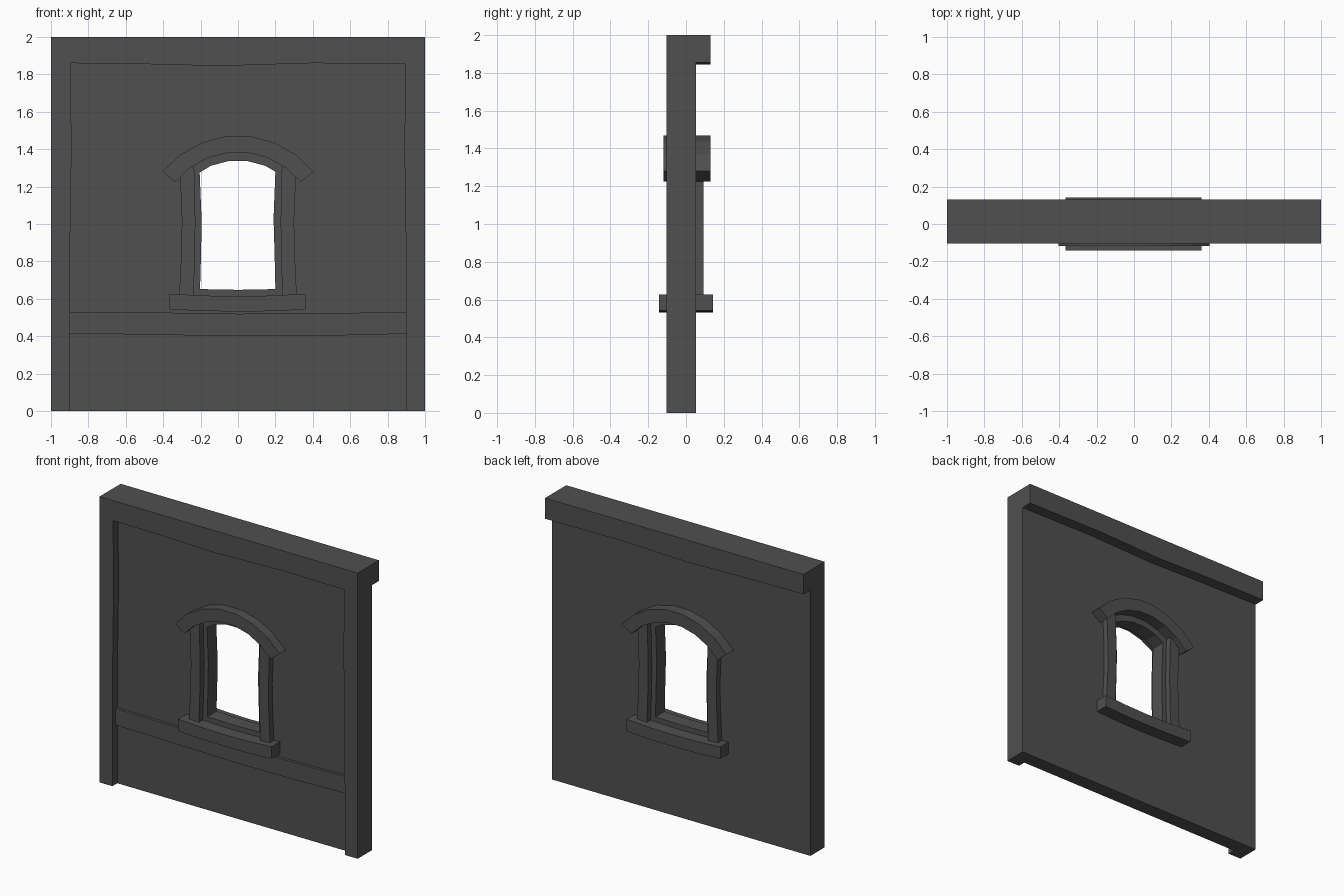
import bpy, math

if "Cube" in bpy.data.objects:
    bpy.data.objects.remove(bpy.data.objects["Cube"])

# dark grey finish shared by all parts
dark = bpy.data.materials.new("dark_grey")
dark.diffuse_color = (0.08, 0.08, 0.08, 1)
dark.use_nodes = True
dark.node_tree.nodes["Principled BSDF"].inputs["Base Color"].default_value = dark.diffuse_color


def extrude_profile(name, loops, y0, y1):
    """Extrude closed (x, z) loops from y0 to y1; extra loops become holes."""
    cu = bpy.data.curves.new(name, 'CURVE')
    cu.dimensions = '2D'
    cu.fill_mode = 'BOTH'
    cu.extrude = (y1 - y0) / 2
    for pts in loops:
        sp = cu.splines.new('POLY')
        sp.points.add(len(pts) - 1)
        for p, (x, z) in zip(sp.points, pts):
            p.co = (x, z, 0, 1)
        sp.use_cyclic_u = True
    ob = bpy.data.objects.new(name, cu)
    bpy.context.collection.objects.link(ob)
    ob.rotation_euler.x = math.pi / 2
    ob.location.y = (y0 + y1) / 2
    bpy.ops.object.select_all(action='DESELECT')
    ob.select_set(True)
    bpy.context.view_layer.objects.active = ob
    bpy.ops.object.convert(target='MESH')
    bpy.ops.object.transform_apply(location=True, rotation=True, scale=True)
    bpy.ops.object.shade_flat()
    ob = bpy.context.object
    ob.data.materials.clear()
    ob.data.materials.append(dark)
    return ob


def arc(r, angles):
    return [(r * math.sin(math.radians(a)), 0.955 + r * math.cos(math.radians(a))) for a in angles]


def mirrored(pts):
    return [(-x, z) for x, z in pts]


# slightly uneven lower edge of the top beam
beam_edge = [(-1, 1.86), (-0.9, 1.86), (-0.5, 1.855), (-0.1, 1.845), (0.4, 1.86), (0.9, 1.855), (1, 1.855)]

# wall panel with arched window opening
step = 51.2 / 3.5
opening = [(0.2, 0.652), (0.195, 0.86), (0.19, 1.03), (0.2, 1.28)]
opening += arc(0.385, [step * k for k in (1.5, 0.5, -0.5, -1.5)])
opening += [(-0.205, 1.275), (-0.195, 1.03), (-0.197, 0.86), (-0.203, 0.652), (0, 0.648)]
extrude_profile("wall_panel", [[(1, 0), (-1, 0)] + beam_edge, opening], -0.05, 0.052)

# top beam, overhanging at the back
extrude_profile("top_beam", [beam_edge + [(1, 2), (-1, 2)]], -0.104, 0.13)

# corner posts on the front
post = [(1, 0), (1, 1.86), (0.895, 1.86), (0.89, 1.4), (0.897, 0.95), (0.9, 0.4), (0.9, 0)]
extrude_profile("right_post", [post], -0.104, -0.05)
extrude_profile("left_post", [mirrored(post)], -0.104, -0.05)

# horizontal rail below the window
rail = [(-0.9, 0.415), (-0.45, 0.408), (0, 0.4), (0.45, 0.402), (0.9, 0.413),
        (0.9, 0.53), (0.45, 0.522), (0, 0.52), (-0.45, 0.527), (-0.9, 0.53)]
extrude_profile("front_rail", [rail], -0.07, -0.05)

# window jambs on both faces of the wall
jamb = [(0.315, 0.6), (0.303, 0.85), (0.3, 1.02), (0.31, 1.265),
        (0.235, 1.335), (0.228, 1.02), (0.23, 0.85), (0.238, 0.6)]
for side, pts in (("right", jamb), ("left", mirrored(jamb))):
    extrude_profile(side + "_jamb_front", [pts], -0.093, -0.05)
    extrude_profile(side + "_jamb_back", [pts], 0.05, 0.093)

# window sill, sagging a little
sill = [(-0.365, 0.543), (-0.18, 0.535), (0, 0.532), (0.18, 0.534), (0.36, 0.543),
        (0.36, 0.627), (0.18, 0.617), (0, 0.613), (-0.18, 0.617), (-0.365, 0.627)]
extrude_profile("window_sill", [sill], -0.142, 0.142)

# arched hood over the window
hood_angles = [step * (k - 3.5) for k in range(8)]
hood = arc(0.518, hood_angles) + arc(0.43, hood_angles[::-1])
extrude_profile("hood_front", [hood], -0.118, -0.05)
extrude_profile("hood_back", [hood], 0.05, 0.13)
